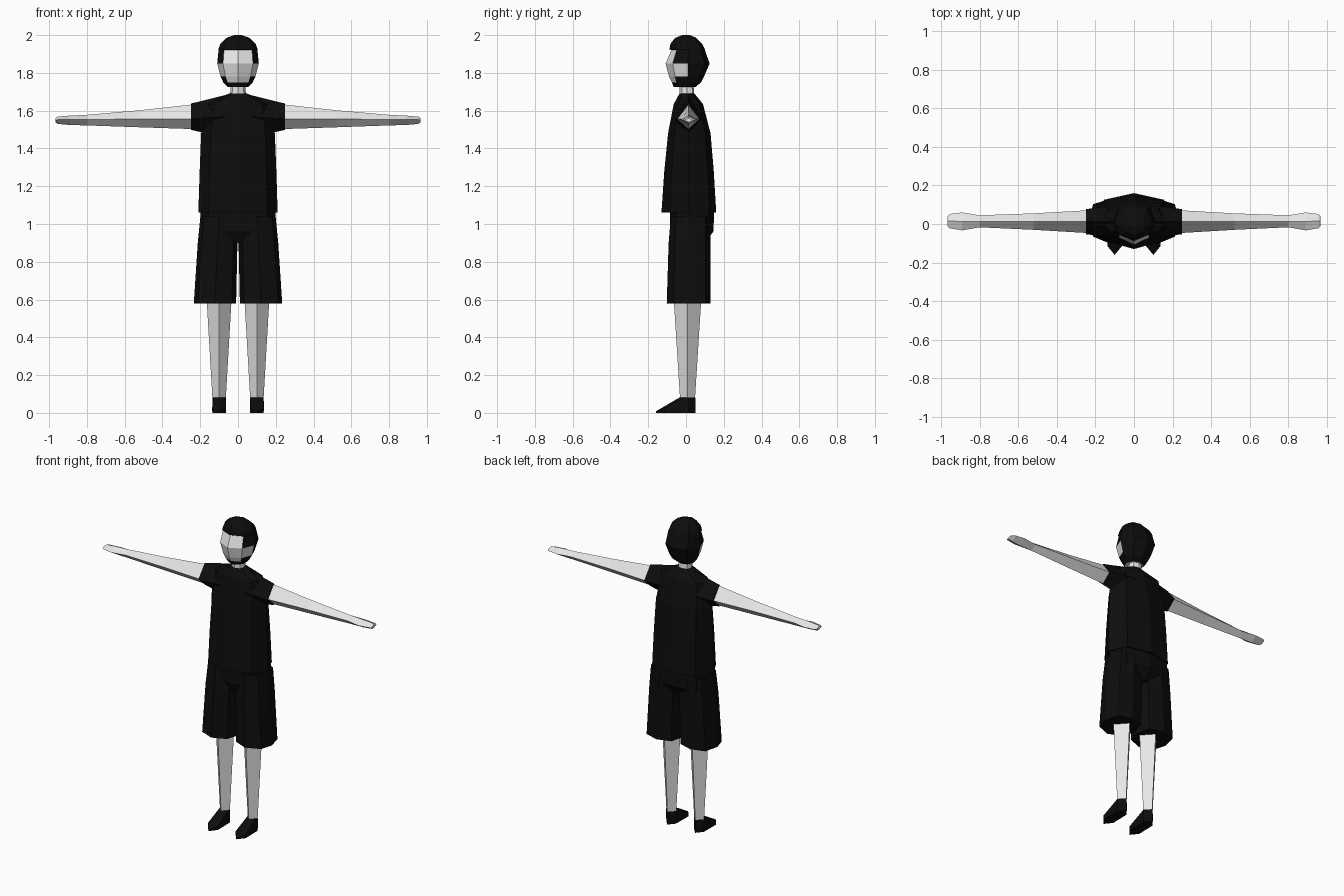
import bpy, bmesh


def mat(name, v):
    m = bpy.data.materials.new(name)
    m.diffuse_color = (v, v, v, 1)
    return m


skin = mat("skin", 0.8)
cloth = mat("dark cloth", 0.004)
hair = mat("dark hair", 0.004)
leather = mat("shoe leather", 0.004)


def loft(name, rings, mats, rule=None):
    """Skin a closed surface over rings with equal point counts."""
    bm = bmesh.new()
    vs = [[bm.verts.new(p) for p in r] for r in rings]
    n = len(vs[0])
    for a, b in zip(vs, vs[1:]):
        for i in range(n):
            j = (i + 1) % n
            bm.faces.new((a[i], a[j], b[j], b[i]))
    bm.faces.new(vs[0])
    bm.faces.new(vs[-1])
    bmesh.ops.recalc_face_normals(bm, faces=bm.faces)
    if rule:
        for f in bm.faces:
            f.material_index = rule(f.calc_center_median())
    me = bpy.data.meshes.new(name)
    bm.to_mesh(me)
    bm.free()
    for m in mats:
        me.materials.append(m)
    ob = bpy.data.objects.new(name, me)
    bpy.context.collection.objects.link(ob)
    return ob


def mirrored(half):
    """Complete an outline given from front centre to back centre."""
    return half + [(-x, y, z) for x, y, z in half[-2:0:-1]]


def octagon(z, a, yf, yb, ym, k=0.74, cx=0.0):
    """Eight-sided ring: half width a, front yf, back yb, widest at ym."""
    ring = mirrored([(0, yf, z), (a * k, ym + (yf - ym) * 0.68, z), (a, ym, z),
                     (a * k, ym + (yb - ym) * 0.77, z), (0, yb, z)])
    return [(x + cx, y, z) for x, y, z in ring]


def diamond_x(x, y0, y1, z0, z1, zm):
    ym = (y0 + y1) / 2
    return [(x, y0, zm), (x, ym, z1), (x, y1, zm), (x, ym, z0)]


# head: face panels, cheeks and underside are skin, the rest is hair
def head_colour(c):
    if c.z < 1.735:
        return 1 if c.y < -0.03 else 0
    if 1.75 < c.z < 1.92 and c.y < -0.055:
        return 0
    if 1.78 < c.z < 1.85 and c.y < 0:
        return 0
    return 1


loft("head", [octagon(*r, k=0.72) for r in (
    (1.725, 0.055, -0.065, 0.05, 0.0), (1.75, 0.078, -0.075, 0.08, 0.005),
    (1.78, 0.092, -0.09, 0.095, 0.01), (1.85, 0.11, -0.108, 0.125, 0.01),
    (1.92, 0.103, -0.078, 0.10, 0.01), (1.925, 0.104, -0.088, 0.10, 0.01),
    (1.955, 0.093, -0.082, 0.085, 0.005), (1.985, 0.062, -0.058, 0.055, 0.0),
    (2.0, 0.02, -0.02, 0.02, 0.0))], [skin, hair], head_colour)
loft("neck", [octagon(1.65, 0.045, -0.035, 0.045, 0.005),
              octagon(1.74, 0.038, -0.033, 0.04, 0.005)], [skin])

# shirt body
loft("shirt", [octagon(*r) for r in (
    (1.06, 0.21, -0.13, 0.16, 0.01), (1.28, 0.203, -0.115, 0.147, 0.01),
    (1.48, 0.195, -0.095, 0.13, 0.01), (1.635, 0.17, -0.065, 0.09, 0.01),
    (1.69, 0.05, -0.035, 0.045, 0.005))], [cloth])

# shorts: hip block, seat and two wide legs
loft("shorts_hips", [octagon(*r, k=0.78) for r in (
    (0.90, 0.10, -0.06, 0.10, 0.015), (0.96, 0.2, -0.085, 0.145, 0.015),
    (1.08, 0.198, -0.085, 0.15, 0.015))], [cloth])

for side, s in (("right", 1), ("left", -1)):
    # sleeve and bare arm with hand
    loft("sleeve_" + side, [diamond_x(s * x, *r) for x, *r in (
        (0.07, -0.065, 0.095, 1.46, 1.682, 1.57),
        (0.19, -0.06, 0.085, 1.485, 1.652, 1.56),
        (0.248, -0.053, 0.077, 1.498, 1.638, 1.556))], [cloth])
    loft("arm_" + side, [diamond_x(s * x, *r) for x, *r in (
        (0.22, -0.048, 0.072, 1.502, 1.635, 1.556),
        (0.52, -0.03, 0.055, 1.512, 1.602, 1.556),
        (0.8, -0.017, 0.045, 1.522, 1.578, 1.553),
        (0.89, -0.033, 0.06, 1.524, 1.574, 1.552),
        (0.955, -0.022, 0.052, 1.53, 1.568, 1.552),
        (0.967, -0.012, 0.04, 1.54, 1.56, 1.55))], [skin])

    # shorts leg
    loft("shorts_leg_" + side, [
        octagon(0.58, 0.112, -0.102, 0.13, 0.012, 0.8, s * 0.122),
        octagon(0.90, 0.105, -0.092, 0.13, 0.012, 0.8, s * 0.108),
        octagon(1.04, 0.097, -0.08, 0.13, 0.012, 0.8, s * 0.102)], [cloth])

    # four-sided lower leg
    loft("leg_" + side, [
        [(s * 0.1, 0.008 - d, z), (s * 0.1 + w, 0.008, z),
         (s * 0.1, 0.008 + d, z), (s * 0.1 - w, 0.008, z)]
        for z, w, d in ((0.05, 0.034, 0.038), (0.62, 0.067, 0.074))], [skin])

    # pointed shoe
    shoe = [mirrored(h) for h in (
        [(0, -0.16, 0), (0.036, -0.115, 0), (0.034, 0.01, 0), (0, 0.05, 0)],
        [(0, -0.16, 0.008), (0.037, -0.115, 0.025), (0.036, 0.01, 0.03), (0, 0.05, 0.03)],
        [(0, -0.033, 0.082), (0.03, -0.005, 0.082), (0.036, 0.01, 0.082), (0, 0.05, 0.082)])]
    loft("shoe_" + side, [[(x + s * 0.1, y, z) for x, y, z in r] for r in shoe], [leather])
